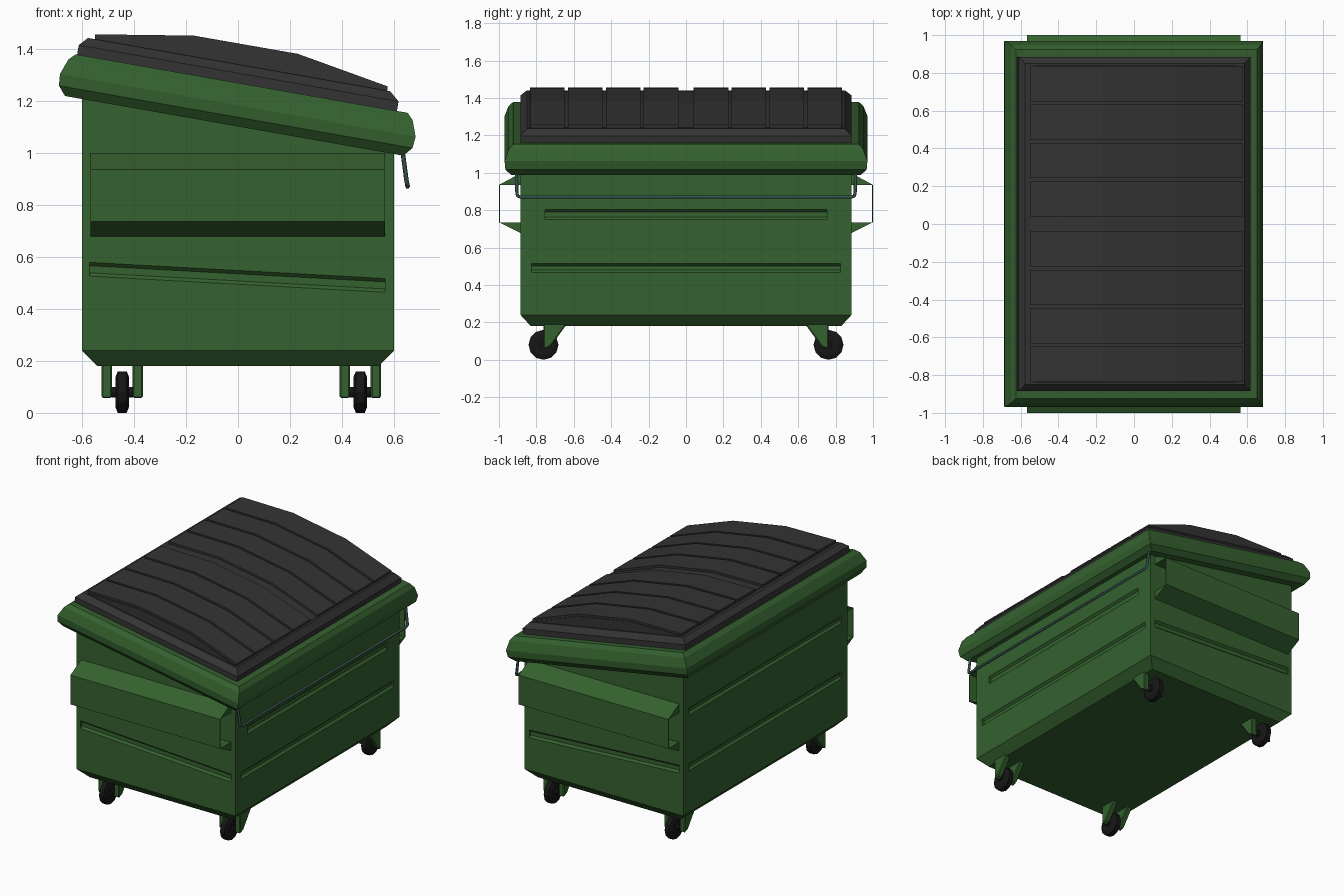
import bpy, bmesh
from math import sin, cos, pi, radians
from mathutils import Vector

if "Cube" in bpy.data.objects:
    bpy.data.objects.remove(bpy.data.objects["Cube"])


def material(name, rgb):
    m = bpy.data.materials.new(name)
    m.diffuse_color = (*rgb, 1)
    m.use_nodes = True
    m.node_tree.nodes["Principled BSDF"].inputs["Base Color"].default_value = m.diffuse_color
    return m


GREEN = material("green_paint", (0.035, 0.12, 0.028))
LID = material("dark_plastic", (0.034, 0.034, 0.034))
RUBBER = material("rubber", (0.008, 0.008, 0.008))
STEEL = material("bar_steel", (0.035, 0.085, 0.075))
TILT = radians(10)


def finish(name, bm, mat):
    bmesh.ops.recalc_face_normals(bm, faces=bm.faces)
    me = bpy.data.meshes.new(name)
    bm.to_mesh(me)
    bm.free()
    me.materials.append(mat)
    ob = bpy.data.objects.new(name, me)
    bpy.context.collection.objects.link(ob)
    return ob


def add_loft(bm, rings):
    """Skin a stack of equal-length point rings and cap both ends."""
    vs = [[bm.verts.new(p) for p in r] for r in rings]
    n = len(vs[0])
    for a, b in zip(vs, vs[1:]):
        for i in range(n):
            bm.faces.new((a[i], a[(i + 1) % n], b[(i + 1) % n], b[i]))
    bm.faces.new(vs[0][::-1])
    bm.faces.new(vs[-1])


def rect(hx, hy, zfun):
    return [(x, y, zfun(x)) for x, y in ((-hx, -hy), (hx, -hy), (hx, hy), (-hx, hy))]


def tilted(hx, hy, w, shift=0.0):
    """Rectangle in the sloping plane of the rim and lid."""
    return [((u + shift) * cos(TILT) + w * sin(TILT), y,
             1.187 - (u + shift) * sin(TILT) + w * cos(TILT))
            for u, y, _ in rect(hx, hy, lambda x: 0)]


def add_prism_y(bm, prof, y0, y1):
    add_loft(bm, [[(x, y, z) for x, z in prof] for y in (y0, y1)])


def add_prism_x(bm, prof, x0, x1):
    add_loft(bm, [[(x, y, z) for y, z in prof] for x in (x0, x1)])


# Body shell with chamfered base and sloping top
bm = bmesh.new()
add_loft(bm, [rect(0.54, 0.83, lambda x: 0.18),
              rect(0.60, 0.885, lambda x: 0.24),
              rect(0.60, 0.885, lambda x: 1.22 - 0.174 * x)])
body = finish("body", bm, GREEN)

# Tapered pressed grooves in all four walls
bm = bmesh.new()


def groove(wall, side, a0, z0, a1, z1, h):
    """Groove from (a0, z0) to (a1, z1) along a wall, h tall at the surface."""
    base = 0.60 if wall == "x" else 0.885
    rings = []
    for depth, grow in ((0.014, 0.013), (-0.014, -0.013)):
        hh = h / 2 + grow - 0.001
        ring = [(a0, z0 - hh), (a1, z1 - hh), (a1, z1 + hh), (a0, z0 + hh)]
        d = side * (base + depth)
        rings.append([(d, a, z) if wall == "x" else (a, d, z) for a, z in ring])
    add_loft(bm, rings)


for s in (-1, 1):
    groove("y", s, -0.57, 0.552, 0.565, 0.49, 0.055)
groove("x", 1, -0.825, 0.49, 0.825, 0.49, 0.05)
groove("x", 1, -0.755, 0.777, 0.755, 0.777, 0.055)
groove("x", -1, -0.825, 0.55, 0.825, 0.55, 0.05)
groove("x", -1, -0.825, 0.93, 0.825, 0.93, 0.05)
cutter = finish("groove_cutter", bm, GREEN)
cutter.hide_render = True
mod = body.modifiers.new("grooves", "BOOLEAN")
mod.operation = "DIFFERENCE"
mod.solver = "EXACT"
mod.object = cutter
bpy.context.view_layer.objects.active = body
bpy.ops.object.modifier_apply(modifier=mod.name)
bpy.data.objects.remove(cutter)

# Fat rounded rim round the sloping top
bm = bmesh.new()
add_loft(bm, [tilted(hx, hx + 0.276, w) for hx, w in
              ((0.58, -0.085), (0.66, -0.085), (0.69, -0.05), (0.694, -0.005),
               (0.672, 0.055), (0.648, 0.08), (0.58, 0.08))])
finish("rim", bm, GREEN)

# Lid base with chamfered edge
bm = bmesh.new()
add_loft(bm, [tilted(0.624, 0.885, 0.07, -0.018), tilted(0.624, 0.885, 0.117, -0.018),
              tilted(0.59, 0.85, 0.15, -0.022)])
finish("lid_base", bm, LID)

# Arched lid crown and its eight raised panels
ARCH = [(-0.55, 1.455), (-0.17, 1.45), (0.23, 1.38), (0.575, 1.255)]
bm = bmesh.new()
add_prism_y(bm, [(x * 0.99, z - 0.014) for x, z in ARCH] + [(0.56, 1.20), (-0.545, 1.40)],
            -0.84, 0.84)
finish("lid_crown", bm, LID)
bm = bmesh.new()
for s in (-1, 1):
    for i in range(4):
        y = 0.04 + i * 0.203
        add_prism_y(bm, ARCH + [(0.57, 1.20), (-0.55, 1.40)], s * y, s * (y + 0.186))
finish("lid_panels", bm, LID)

# Open fork sleeves on the front and back walls
SLEEVE = [(0.88, 1.0), (1.0, 0.935), (1.0, 0.735), (0.88, 0.675),
          (0.88, 0.735), (0.994, 0.735), (0.994, 0.935), (0.88, 0.935)]
for s, name in ((-1, "front_fork_sleeve"), (1, "back_fork_sleeve")):
    bm = bmesh.new()
    add_prism_x(bm, [(s * y, z) for y, z in SLEEVE], -0.567, 0.565)
    finish(name, bm, GREEN)

# Thin bar hanging under the low side of the rim
cu = bpy.data.curves.new("hanging_bar", "CURVE")
cu.dimensions = "3D"
cu.bevel_depth = 0.009
cu.bevel_resolution = 1
cu.use_fill_caps = True
half = [(0.628, 0.908, 1.04), (0.648, 0.904, 0.89), (0.651, 0.90, 0.876), (0.652, 0.885, 0.87)]
path = [(x, -y, z) for x, y, z in half] + half[::-1]
sp = cu.splines.new("POLY")
sp.points.add(len(path) - 1)
for p, co in zip(sp.points, path):
    p.co = (*co, 1)
cu.materials.append(STEEL)
bar = bpy.data.objects.new("hanging_bar", cu)
bpy.context.collection.objects.link(bar)

# Casters: wheel, axle and two gusset plates at each corner
for cx, side in ((-0.445, "left"), (0.47, "right")):
    for s, end in ((-1, "front"), (1, "back")):
        bm = bmesh.new()
        for steps in (((-0.026, 0.058), (-0.017, 0.08), (0.017, 0.08), (0.026, 0.058)),
                      ((-0.042, 0.02), (0.042, 0.02))):
            add_loft(bm, [[(cx + dx, s * 0.762 + r * sin(k * pi / 6), 0.08 - r * cos(k * pi / 6))
                           for k in range(12)] for dx, r in steps])
        finish(f"{end}_{side}_wheel", bm, RUBBER)
        bm = bmesh.new()
        plate = [(0.762, 0.20), (0.63, 0.20), (0.645, 0.18), (0.725, 0.07), (0.762, 0.055)]
        for d in (-0.06, 0.06):
            add_prism_x(bm, [(s * y, z) for y, z in plate], cx + d - 0.02, cx + d + 0.02)
        bracket = finish(f"{end}_{side}_bracket", bm, GREEN)
        bev = bracket.modifiers.new("edge", "BEVEL")
        bev.width = 0.006
        bev.segments = 1
